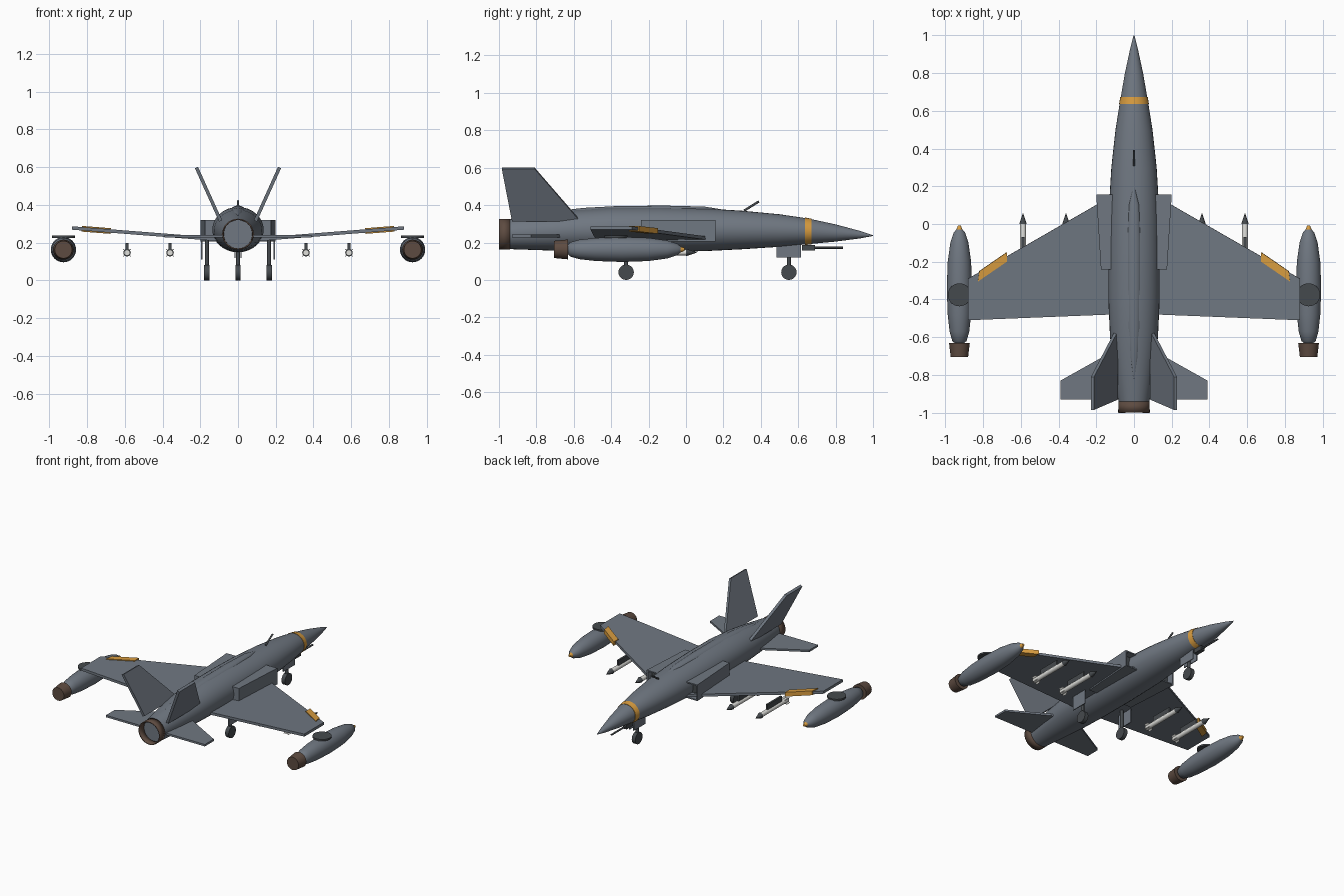
import bpy, bmesh, math
from mathutils import Vector, Matrix

if "Cube" in bpy.data.objects:
    bpy.data.objects.remove(bpy.data.objects["Cube"], do_unlink=True)


def material(name, r, g, b):
    m = bpy.data.materials.new(name)
    m.use_nodes = True
    m.diffuse_color = (r, g, b, 1)
    m.node_tree.nodes["Principled BSDF"].inputs["Base Color"].default_value = (r, g, b, 1)
    return m


GREY = material("airframe grey", 0.16, 0.185, 0.22)
DARK = material("dark grey", 0.06, 0.068, 0.075)
ORANGE = material("marking orange", 0.68, 0.33, 0.05)
BROWN = material("burnt metal brown", 0.11, 0.07, 0.052)
WHITE = material("missile white", 0.75, 0.75, 0.72)


def finish(name, bm, mats, smooth=False):
    bmesh.ops.recalc_face_normals(bm, faces=bm.faces)
    mesh = bpy.data.meshes.new(name)
    bm.to_mesh(mesh)
    bm.free()
    for m in mats:
        mesh.materials.append(m)
    ob = bpy.data.objects.new(name, mesh)
    bpy.context.collection.objects.link(ob)
    if smooth:
        bpy.ops.object.select_all(action='DESELECT')
        ob.select_set(True)
        bpy.context.view_layer.objects.active = ob
        bpy.ops.object.shade_smooth_by_angle(angle=math.radians(35))
    return ob


def loft(name, sections, mat, x=0, segs=32, caps=True):
    """Skin elliptical rings (y, half width, half height, centre z) along y."""
    bm = bmesh.new()
    rings = []
    for y, rx, rz, z in sections:
        angles = [2 * math.pi * i / segs for i in range(segs)]
        rings.append([bm.verts.new((x + rx * math.cos(a), y, z + rz * math.sin(a)))
                      for a in angles])
    for a, b in zip(rings, rings[1:]):
        for i in range(segs):
            j = (i + 1) % segs
            bm.faces.new((a[i], a[j], b[j], b[i]))
    if caps:
        bm.faces.new(rings[0])
        bm.faces.new(rings[-1])
    return finish(name, bm, [mat], True)


def panel(name, corners, thick, mat):
    """Flat slab whose middle plane has the given corners."""
    p = [Vector(c) for c in corners]
    n = (p[1] - p[0]).cross(p[-1] - p[0]).normalized() * thick / 2
    bm = bmesh.new()
    top = [bm.verts.new(v + n) for v in p]
    low = [bm.verts.new(v - n) for v in p]
    bm.faces.new(top)
    bm.faces.new(low[::-1])
    for i in range(len(p)):
        j = (i + 1) % len(p)
        bm.faces.new((top[i], low[i], low[j], top[j]))
    return finish(name, bm, [mat])


def box(name, centre, size, mat):
    bm = bmesh.new()
    bmesh.ops.create_cube(bm, size=1, matrix=Matrix.Translation(centre) @ Matrix.Diagonal((*size, 1)))
    return finish(name, bm, [mat])


def rod(name, a, b, r, mat, segs=16):
    a, b = Vector(a), Vector(b)
    d = b - a
    bm = bmesh.new()
    bmesh.ops.create_cone(bm, cap_ends=True, segments=segs, radius1=r, radius2=r, depth=d.length,
                          matrix=Matrix.Translation((a + b) / 2) @ d.to_track_quat('Z', 'Y').to_matrix().to_4x4())
    return finish(name, bm, [mat], True)


# Fuselage, nose band, spine and exhaust
loft("fuselage", [
    (1.0, .002, .002, .237), (.93, .02, .02, .242), (.8, .048, .046, .251), (.65, .074, .069, .26),
    (.5, .098, .087, .264), (.3, .12, .103, .267), (.1, .132, .114, .268), (-.15, .136, .12, .269),
    (-.4, .136, .119, .269), (-.6, .127, .11, .264), (-.78, .106, .096, .255), (-.95, .08, .08, .245)], GREY)
loft("nose_band", [(.672, .073, .068, .259), (.635, .079, .074, .26)], ORANGE)
loft("dorsal_spine", [
    (.2, .003, .003, .373), (.1, .03, .022, .37), (-.1, .04, .03, .367), (-.35, .04, .03, .366),
    (-.55, .037, .028, .357), (-.7, .026, .022, .345), (-.82, .003, .004, .342)], GREY, segs=20)
exhaust = loft("exhaust_nozzle", [(-.94, .082, .082, .245), (-1.0, .084, .082, .245)], BROWN, caps=False)
wall = exhaust.modifiers.new("wall", 'SOLIDIFY')
wall.thickness = .007
rod("antenna", (0, .31, .37), (0, .39, .42), .006, DARK)

# Nose gun
box("gun_housing", (0, .655, .172), (.03, .07, .03), DARK)
rod("gun_barrel", (0, .62, .172), (0, .84, .172), .006, DARK)


def wheel_leg(name, x, y, top):
    rod(name + "_wheel", (x - .014, y, .041), (x + .014, y, .041), .041, DARK, 24)
    rod(name + "_strut", (x, y, .041), (x, y, top), .011, DARK)


wheel_leg("nose_gear", 0, .55, .21)
for s in (-1, 1):
    box("nose_gear_door", (s * .016, .55, .155), (.006, .13, .07), GREY)


def wing_z(x):
    return .217 + .078 * (x - .1)


def mirrored(s, points):
    return [(s * x, y, z) for x, y, z in points]


def on_wing(s, points):
    return [(s * x, y, wing_z(x)) for x, y in points]


def intake(name, s):
    """Tapered side box with a recessed dark mouth."""
    bm = bmesh.new()
    bmesh.ops.create_cube(bm, size=1)
    for v in bm.verts:
        front = v.co.y > 0
        outer = .2 if front else .175
        v.co = (s * (outer if v.co.x > 0 else .1), .157 if front else -.24, .32 if v.co.z > 0 else .205)
    bm.normal_update()
    mouth = max(bm.faces, key=lambda f: f.calc_center_median().y)
    bmesh.ops.inset_individual(bm, faces=[mouth], thickness=.012)
    inner = bmesh.ops.extrude_discrete_faces(bm, faces=[mouth])["faces"][0]
    bmesh.ops.translate(bm, verts=inner.verts, vec=(0, -.05, 0))
    inner.material_index = 1
    finish(name, bm, [GREY, DARK])


def missile(name, x, z=.147):
    loft(name + "_body", [(.005, .016, .016, z), (-.3, .016, .016, z)], WHITE, x, 16)
    loft(name + "_tip", [(.057, .001, .001, z), (.0, .02, .02, z)], DARK, x, 16)
    for k in range(4):
        a = math.pi / 4 + k * math.pi / 2
        c, d = math.cos(a), math.sin(a)
        panel(name + "_fin", [(x, -.24, z), (x + .028 * c, -.27, z + .028 * d),
                              (x + .028 * c, -.3, z + .028 * d), (x, -.3, z)], .004, WHITE)
    box(name + "_pylon", (x, -.15, .178), (.014, .16, .04), DARK)


for s, side in ((1, "left"), (-1, "right")):
    # Lifting surfaces
    panel(side + "_wing", on_wing(s, [(.08, .17), (.88, -.29), (.88, -.51), (.08, -.478)]), .018, GREY)
    panel(side + "_wing_marking", on_wing(s, [(.675, -.15), (.82, -.25), (.828, -.305), (.675, -.2)]), .03, ORANGE)
    panel(side + "_tailplane", mirrored(s, [(.06, -.645, .235), (.39, -.83, .235),
                                            (.39, -.93, .235), (.06, -.93, .235)]), .014, GREY)
    panel(side + "_fin", mirrored(s, [(.092, -.565, .315), (.22, -.81, .598),
                                      (.22, -.985, .598), (.092, -.93, .315)]), .018, GREY)
    intake(side + "_intake", s)

    # Main gear
    wheel_leg(side + "_main_gear", s * .165, -.32, .23)
    box(side + "_main_gear_door", (s * .192, -.32, .16), (.006, .12, .1), GREY)

    # Wingtip pod with nozzle, nose light and top disc
    x = s * .925
    profile = [(-.02, .008), (-.045, .03), (-.1, .048), (-.2, .062), (-.34, .067),
               (-.48, .062), (-.57, .052), (-.62, .038), (-.635, .02)]
    loft(side + "_pod", [(y, r, r, .163) for y, r in profile], GREY, x)
    loft(side + "_pod_nozzle", [(-.63, .055, .053, .163), (-.705, .046, .046, .163)], BROWN, x)
    loft(side + "_pod_tip", [(-.008, .008, .008, .163), (-.03, .016, .016, .163)], ORANGE, x, 16)
    rod(side + "_pod_disc", (x, -.375, .225), (x, -.375, .237), .061, DARK, 32)

    # Stores under the wing
    for place, mx in (("inner", .36), ("outer", .588)):
        missile(f"{side}_{place}_missile", s * mx)
